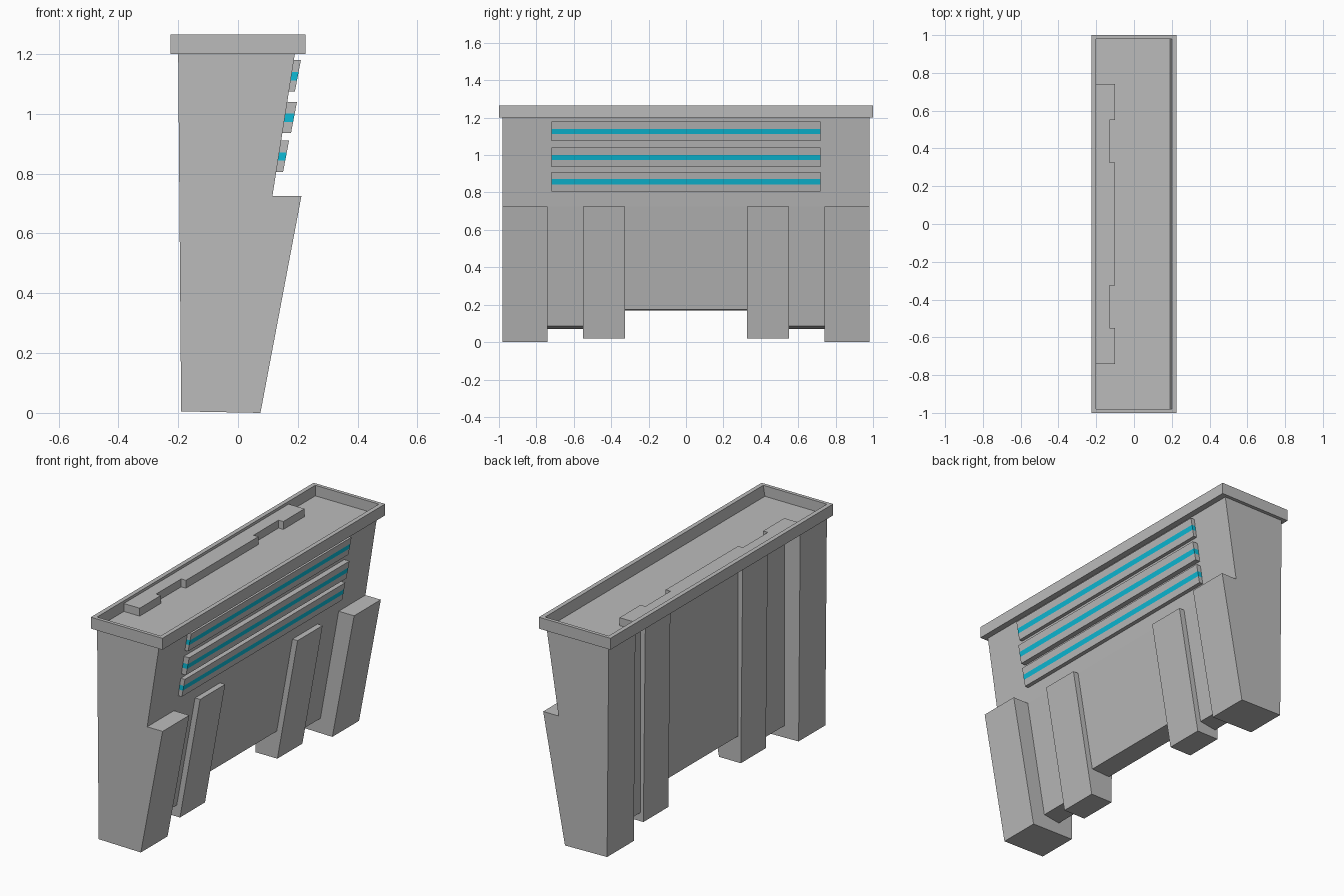
import bpy
import bmesh

if "Cube" in bpy.data.objects:
    bpy.data.objects.remove(bpy.data.objects["Cube"], do_unlink=True)


def material(name, colour):
    m = bpy.data.materials.new(name)
    m.diffuse_color = colour
    m.use_nodes = True
    m.node_tree.nodes["Principled BSDF"].inputs["Base Color"].default_value = colour
    return m


GREY = material("concrete grey", (0.5, 0.5, 0.5, 1))
BLUE = material("stripe blue", (0.004, 0.5, 0.68, 1))


def finish(bm, name, *mats):
    bmesh.ops.recalc_face_normals(bm, faces=bm.faces)
    mesh = bpy.data.meshes.new(name)
    bm.to_mesh(mesh)
    bm.free()
    for m in mats:
        mesh.materials.append(m)
    obj = bpy.data.objects.new(name, mesh)
    bpy.context.collection.objects.link(obj)
    return obj


def prism(name, profile, y0, y1):
    """Extrude an (x, z) profile along y."""
    bm = bmesh.new()
    face = bm.faces.new([bm.verts.new((x, y0, z)) for x, z in profile])
    ext = bmesh.ops.extrude_face_region(bm, geom=[face])
    moved = [v for v in ext["geom"] if isinstance(v, bmesh.types.BMVert)]
    bmesh.ops.translate(bm, vec=(0, y1 - y0, 0), verts=moved)
    return finish(bm, name, GREY)


# Shared upper front slope, from the ledge to under the rim
TOP, LEDGE = 1.2, 0.725
UPPER = [(0.115, LEDGE), (0.19, TOP)]

# Wall panels between the piers
centre = [(-0.1, TOP), (-0.1, 0.17), (0.016, 0.175)] + UPPER
gap = [(-0.1, TOP), (-0.1, 0.07), (0.0, 0.085)] + UPPER
# Piers with a projecting lower front
inner = [(-0.13, TOP), (-0.117, 0.02), (0.02, 0.02), (0.147, LEDGE)] + UPPER
end = [(-0.2, TOP), (-0.19, 0.005), (0.075, 0.0), (0.212, LEDGE)] + UPPER

prism("centre_wall", centre, -0.325, 0.325)
for side, s in (("left", 1), ("right", -1)):
    prism("inner_pier_" + side, inner, s * 0.325, s * 0.55)
    prism("side_wall_" + side, gap, s * 0.55, s * 0.74)
    prism("end_pier_" + side, end, s * 0.74, s * 0.98)

# Hollow rim tray on top
bm = bmesh.new()


def ring(x0, x1, y, z):
    return [bm.verts.new(p) for p in ((x0, -y, z), (x1, -y, z), (x1, y, z), (x0, y, z))]


rings = [ring(-0.225, 0.225, 1.0, TOP), ring(-0.225, 0.225, 1.0, 1.265),
         ring(-0.2, 0.2, 0.98, 1.265), ring(-0.2, 0.19, 0.98, 1.205)]
for a, b in zip(rings, rings[1:]):
    for i in range(4):
        j = (i + 1) % 4
        bm.faces.new((a[i], a[j], b[j], b[i]))
bm.faces.new(rings[0])
bm.faces.new(rings[-1])
finish(bm, "rim_tray", GREY)


# Stepped curb inside the tray, following the back of the wall
def curb(name, x, y0, y1):
    prism(name, [(-0.2, 1.205), (x, 1.205), (x, 1.25), (-0.2, 1.25)], y0, y1)


curb("curb_centre", -0.1, -0.325, 0.325)
for side, s in (("left", 1), ("right", -1)):
    curb("curb_step_" + side, -0.13, s * 0.325, s * 0.55)
    curb("curb_end_" + side, -0.1, s * 0.55, s * 0.74)


# Slanted light bars, with the middle layer blue
def light_bar(name, bottom, depth):
    bm = bmesh.new()
    levels = []
    for dz in (0, 0.037, 0.065, 0.104):
        z = bottom + dz
        x = 0.115 + (z - LEDGE) * 0.158
        out = 0.115 + depth + (bottom - LEDGE) * 0.158 + dz * 0.19
        levels.append([bm.verts.new(p) for p in (
            (x - 0.005, -0.72, z), (out, -0.72, z), (out, 0.72, z), (x - 0.005, 0.72, z))])
    for k, (a, b) in enumerate(zip(levels, levels[1:])):
        for i in range(4):
            j = (i + 1) % 4
            bm.faces.new((a[i], a[j], b[j], b[i])).material_index = int(k == 1)
    bm.faces.new(levels[0])
    bm.faces.new(levels[-1])
    finish(bm, name, GREY, BLUE)


light_bar("light_bar_top", 1.075, 0.02)
light_bar("light_bar_middle", 0.936, 0.029)
light_bar("light_bar_bottom", 0.806, 0.023)
